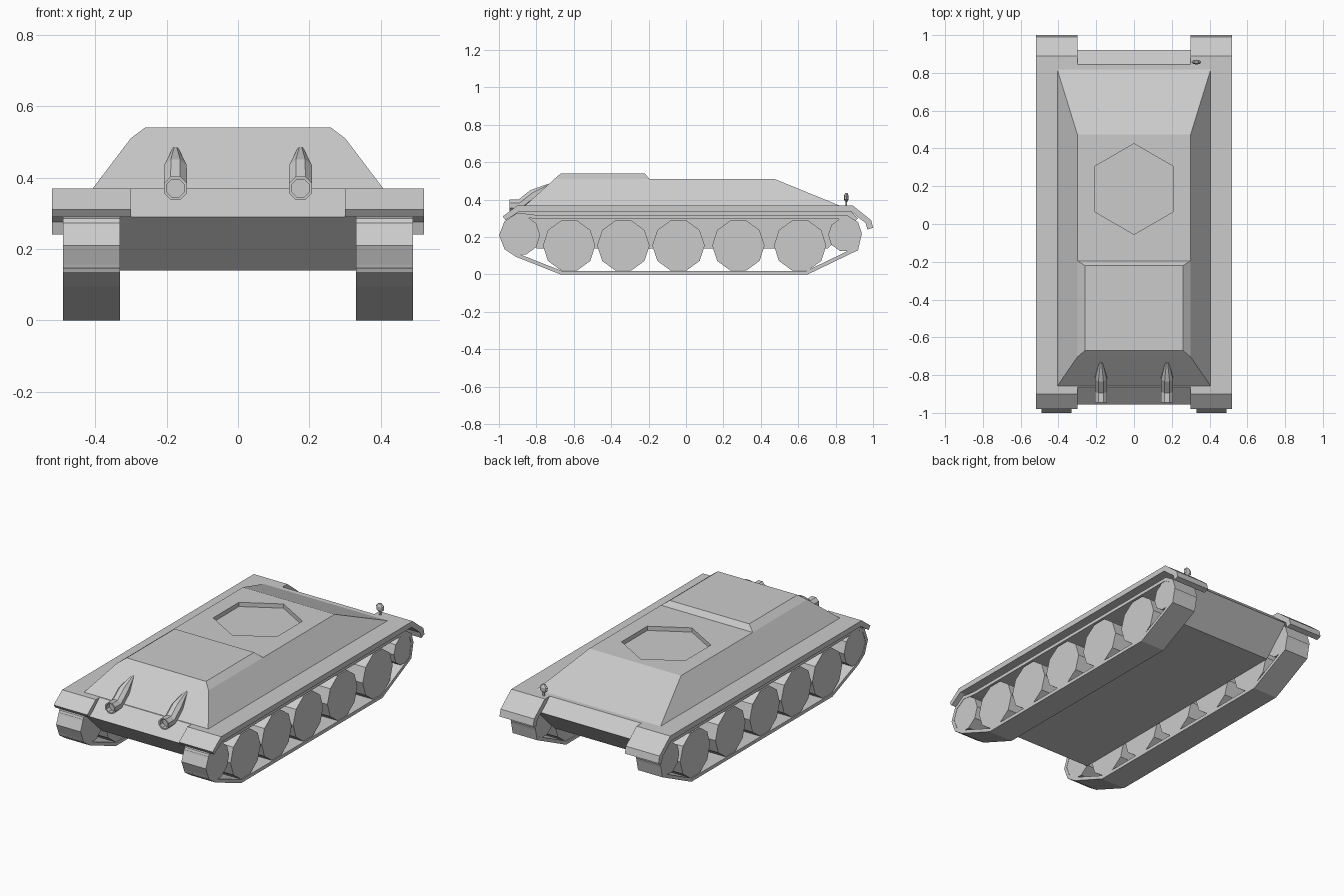
import bpy, bmesh
from math import sin, cos, pi, radians

if "Cube" in bpy.data.objects:
    bpy.data.objects.remove(bpy.data.objects["Cube"])


def make(name, bm, mirror=False, thickness=0):
    bmesh.ops.recalc_face_normals(bm, faces=bm.faces)
    me = bpy.data.meshes.new(name)
    bm.to_mesh(me)
    bm.free()
    ob = bpy.data.objects.new(name, me)
    bpy.context.collection.objects.link(ob)
    if thickness:
        s = ob.modifiers.new("thickness", 'SOLIDIFY')
        s.thickness, s.offset, s.use_even_offset = thickness, -1, True
    if mirror:
        ob.modifiers.new("mirror", 'MIRROR')
    return ob


def loft(name, rings, caps=True, **kw):
    """Join equal-length rings of points with quads."""
    bm = bmesh.new()
    vs = [[bm.verts.new(p) for p in ring] for ring in rings]
    n = len(vs[0])
    for a, b in zip(vs, vs[1:]):
        for i in range(n):
            j = (i + 1) % n
            bm.faces.new((a[i], a[j], b[j], b[i]))
    if caps:
        bm.faces.new(vs[0])
        bm.faces.new(vs[-1])
    return make(name, bm, **kw)


def prism(name, profile, x0, x1, **kw):
    """Extrude a (y, z) profile along x."""
    return loft(name, [[(x, y, z) for y, z in profile] for x in (x0, x1)], **kw)


def rect(x, y0, y1, z):
    return [(-x, y0, z), (x, y0, z), (x, y1, z), (-x, y1, z)]


def disc(y, z, r, n):
    return [(y + r * sin(2 * pi * (i + .5) / n), z + r * cos(2 * pi * (i + .5) / n)) for i in range(n)]


# Lower hull
prism("lower_hull", [(-.955, .29), (-.864, .37), (.845, .37), (.92, .30), (.76, .14), (-.80, .14)], -.33, .33)

# Sloped upper hull and raised front roof
upper = loft("upper_hull", [rect(.41, -.864, .83, .365), rect(.30, -.704, .475, .51)])
loft("front_roof", [rect(.30, -.704, -.195, .51), rect(.26, -.67, -.22, .54)])

# Hexagonal recess in the rear deck
hexagon = [(.24 * sin(i * pi / 3), .185 + .24 * cos(i * pi / 3)) for i in range(6)]
cutter = loft("recess_cutter", [[(x, y, z) for x, y in hexagon] for z in (.485, .6)])
cutter.hide_render = True
cutter.hide_viewport = True
cut = upper.modifiers.new("recess", 'BOOLEAN')
cut.operation, cut.object, cut.solver = 'DIFFERENCE', cutter, 'EXACT'

# Fenders with bent ends
prism("fender", [(-.98, .31), (-.90, .37), (.89, .37), (.99, .29), (1.0, .25), (.97, .24),
                 (.96, .275), (.88, .338), (-.89, .338), (-.965, .29)], .30, .52, mirror=True)

# Track belts
prism("track", [(-.67, 0), (-.91, .095), (-.97, .135), (-1, .21), (-.97, .285), (-.90, .33), (-.80, .318),
                (.86, .318), (.92, .28), (.94, .22), (.92, .13), (.65, 0)],
      .33, .49, caps=False, mirror=True, thickness=.02)

# Road wheels, front and rear wheels
for i, y in enumerate((-.625, -.335, -.04, .28, .61)):
    prism(f"road_wheel_{i + 1}", disc(y, .155, .14, 10), .332, .487, mirror=True)
prism("front_wheel", disc(-.888, .21, .108, 10), .332, .488, mirror=True)
prism("rear_wheel", disc(.85, .212, .09, 10), .332, .488, mirror=True)

# Bent tapering pipes on the front plate: y, z, radius, tilt
path = [(-.915, .37, .027, 0), (-.945, .37, .027, 0), (-.945, .37, .035, 0),
        (-.885, .37, .035, 18), (-.815, .425, .034, 36), (-.73, .479, .009, 36)]
rings = []
for y, z, r, tilt in path:
    t = radians(tilt)
    ring = []
    for k in range(8):
        a = 2 * pi * (k + .5) / 8
        ring.append((.175 + r * cos(a), y - r * sin(a) * sin(t), z + r * sin(a) * cos(t)))
    rings.append(ring)
loft("front_pipe", rings, mirror=True)

# Small rear marker lamp on a post
def lamp_ring(z, rx, ry):
    return [(.33 + rx * cos(k * pi / 4), .857 + ry * sin(k * pi / 4), z) for k in range(8)]

loft("rear_lamp", [lamp_ring(*p) for p in ((.365, .007, .005), (.388, .007, .005), (.40, .024, .012),
                                           (.42, .026, .013), (.437, .01, .006))])
